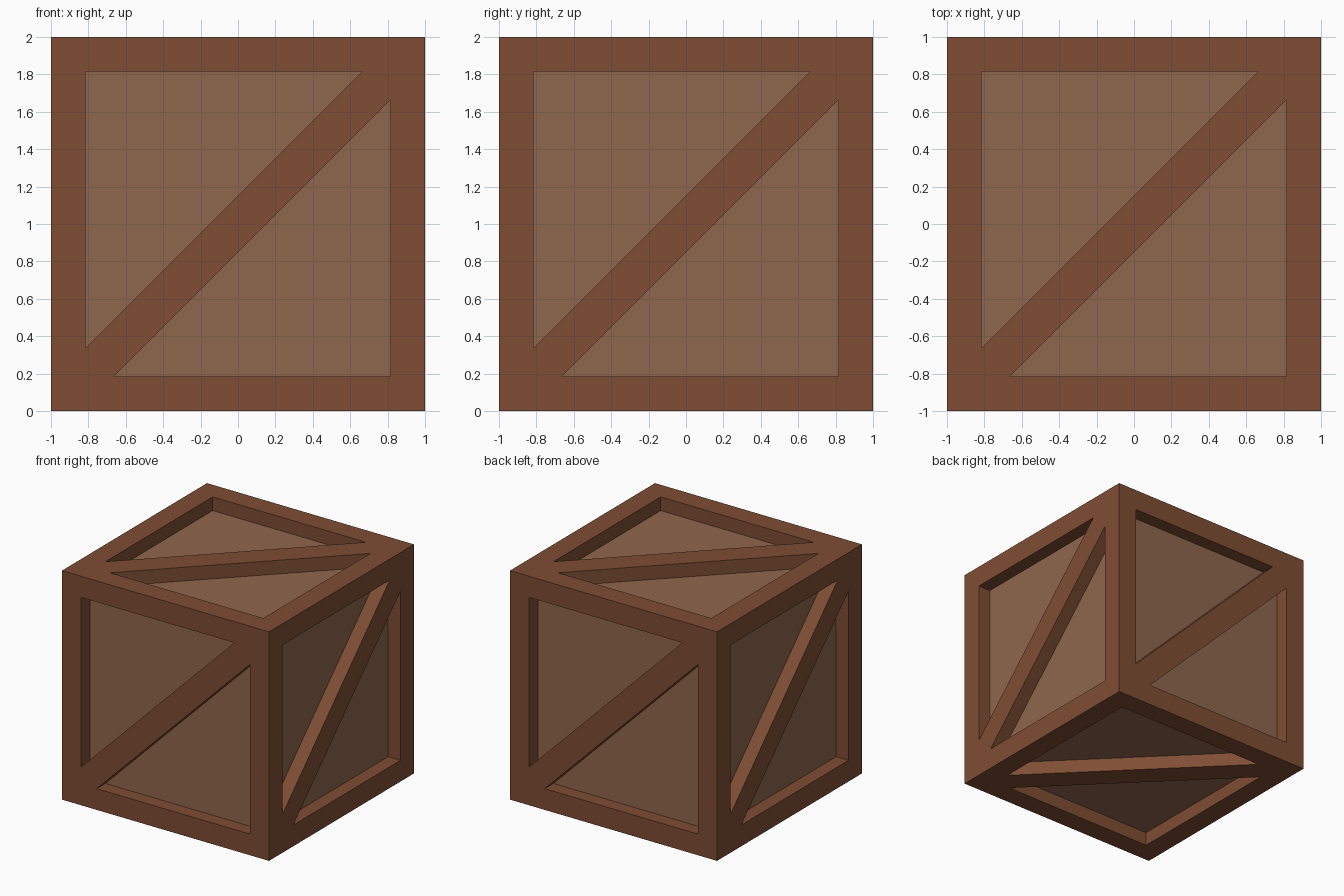
import bpy, bmesh
from mathutils import Vector

if "Cube" in bpy.data.objects:
    bpy.data.objects.remove(bpy.data.objects["Cube"])

INNER = 0.815   # inner edge of the frame
GAP = 0.15      # corner offset left by the diagonal brace
DEPTH = 0.12    # how far the panels sit back


def material(name, color):
    m = bpy.data.materials.new(name)
    m.diffuse_color = color
    m.use_nodes = True
    m.node_tree.nodes["Principled BSDF"].inputs["Base Color"].default_value = m.diffuse_color
    return m


bm = bmesh.new()
X, Y, Z = Vector((1, 0, 0)), Vector((0, 1, 0)), Vector((0, 0, 1))

# Each side as seen from outside: (right, up); the brace rises to the right
sides = [(X, Z), (Y, Z), (-X, Z), (-Y, Z), (X, Y), (-X, Y)]

for right, up in sides:
    out = right.cross(up)

    def vert(u, v, depth=0.0):
        return bm.verts.new(right * u + up * v + out * (1 - depth) + Z)

    def face(verts, mat=0):
        bm.faces.new(verts).material_index = mat

    i, j = INNER, INNER - GAP
    upper_pts = [(-i, -j), (j, i), (-i, i)]
    lower_pts = [(-j, -i), (i, -i), (i, j)]
    a, b, c, d = [vert(*p) for p in ((-1, -1), (1, -1), (1, 1), (-1, 1))]
    p1, p2, p3 = upper = [vert(*p) for p in upper_pts]
    q1, q2, q3 = lower = [vert(*p) for p in lower_pts]

    # Four frame boards and the diagonal brace
    face([a, b, q2, q1])
    face([b, c, q3, q2])
    face([c, d, p3, p2])
    face([d, a, p1, p3])
    face([a, q1, q3, c, p2, p1])

    # Recessed triangular panels with their side walls
    for rim, pts in ((upper, upper_pts), (lower, lower_pts)):
        floor = [vert(u, v, DEPTH) for u, v in pts]
        face(floor, 1)
        for k in range(3):
            n = (k + 1) % 3
            face([rim[k], rim[n], floor[n], floor[k]])

# Weld the six sides into one closed body
bmesh.ops.remove_doubles(bm, verts=bm.verts, dist=0.0001)
bmesh.ops.recalc_face_normals(bm, faces=bm.faces)
mesh = bpy.data.meshes.new("crate")
bm.to_mesh(mesh)
bm.free()
mesh.materials.append(material("frame_wood", (0.21, 0.075, 0.034, 1)))
mesh.materials.append(material("panel_wood", (0.28, 0.135, 0.075, 1)))
bpy.context.collection.objects.link(bpy.data.objects.new("crate", mesh))
